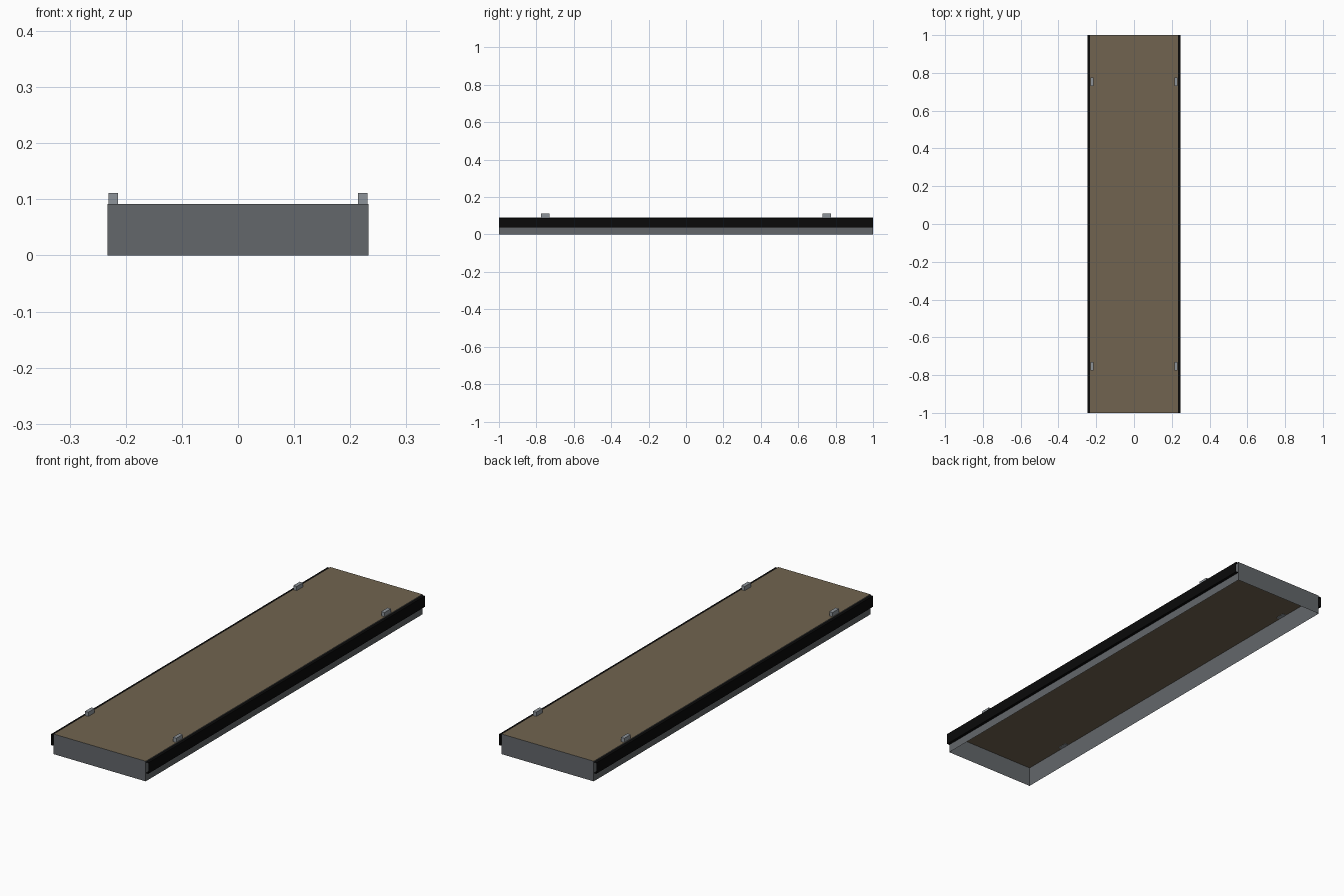
import bpy
import bmesh

cube = bpy.data.objects.get("Cube")
if cube:
    bpy.data.objects.remove(cube, do_unlink=True)

HALF_W, HALF_L, TOP = 0.233, 1.0, 0.092
RAIL_X, RAIL_LOW, RAIL_HIGH = 0.246, 0.038, 0.088


def material(name, rgb):
    mat = bpy.data.materials.new(name)
    mat.use_nodes = True
    mat.diffuse_color = (*rgb, 1)
    mat.node_tree.nodes["Principled BSDF"].inputs["Base Color"].default_value = (*rgb, 1)
    return mat


def finish(name, bm, *mats):
    mesh = bpy.data.meshes.new(name)
    bm.to_mesh(mesh)
    bm.free()
    for mat in mats:
        mesh.materials.append(mat)
    obj = bpy.data.objects.new(name, mesh)
    bpy.context.collection.objects.link(obj)
    return obj


def box(bm, low, high):
    verts = bmesh.ops.create_cube(bm, size=1)["verts"]
    for v in verts:
        for i in range(3):
            v.co[i] = high[i] if v.co[i] > 0 else low[i]


brown = material("brown deck", (0.165, 0.127, 0.080))
grey = material("grey metal", (0.125, 0.135, 0.145))
black = material("black rail", (0.003, 0.003, 0.003))
light = material("light grey clip", (0.27, 0.295, 0.32))

# Thin tray, open underneath: brown deck, grey skirts
bm = bmesh.new()
box(bm, (-HALF_W, -HALF_L, 0), (HALF_W, HALF_L, TOP))
bm.normal_update()
bmesh.ops.delete(bm, geom=[f for f in bm.faces if f.normal.z < -0.5], context="FACES")
for f in bm.faces:
    f.material_index = 0 if f.normal.z > 0.5 else 1
finish("deck_tray", bm, brown, grey)

# Open-ended channel rails along both long sides
for side, name in ((1, "left_rail"), (-1, "right_rail")):
    bm = bmesh.new()
    profile = [(HALF_W, RAIL_HIGH), (RAIL_X, RAIL_HIGH),
               (RAIL_X, RAIL_LOW), (HALF_W, RAIL_LOW)]
    rows = [[bm.verts.new((side * x, y, z)) for x, z in profile]
            for y in (-HALF_L, HALF_L)]
    for i in range(3):
        f = bm.faces.new((rows[0][i], rows[0][i + 1], rows[1][i + 1], rows[1][i]))
        f.normal_update()
        out = (0, 0, 1) if i == 0 else (side, 0, 0) if i == 1 else (0, 0, -1)
        if sum(a * b for a, b in zip(f.normal, out)) < 0:
            f.normal_flip()
    finish(name, bm, black)

# Small clips near the four corners
for x, side in ((0.2225, "left"), (-0.2225, "right")):
    for y, end in ((-0.753, "front"), (0.753, "back")):
        bm = bmesh.new()
        box(bm, (x - 0.0085, y - 0.023, TOP - 0.002), (x + 0.0085, y + 0.023, 0.111))
        finish(f"{end}_{side}_clip", bm, light)
